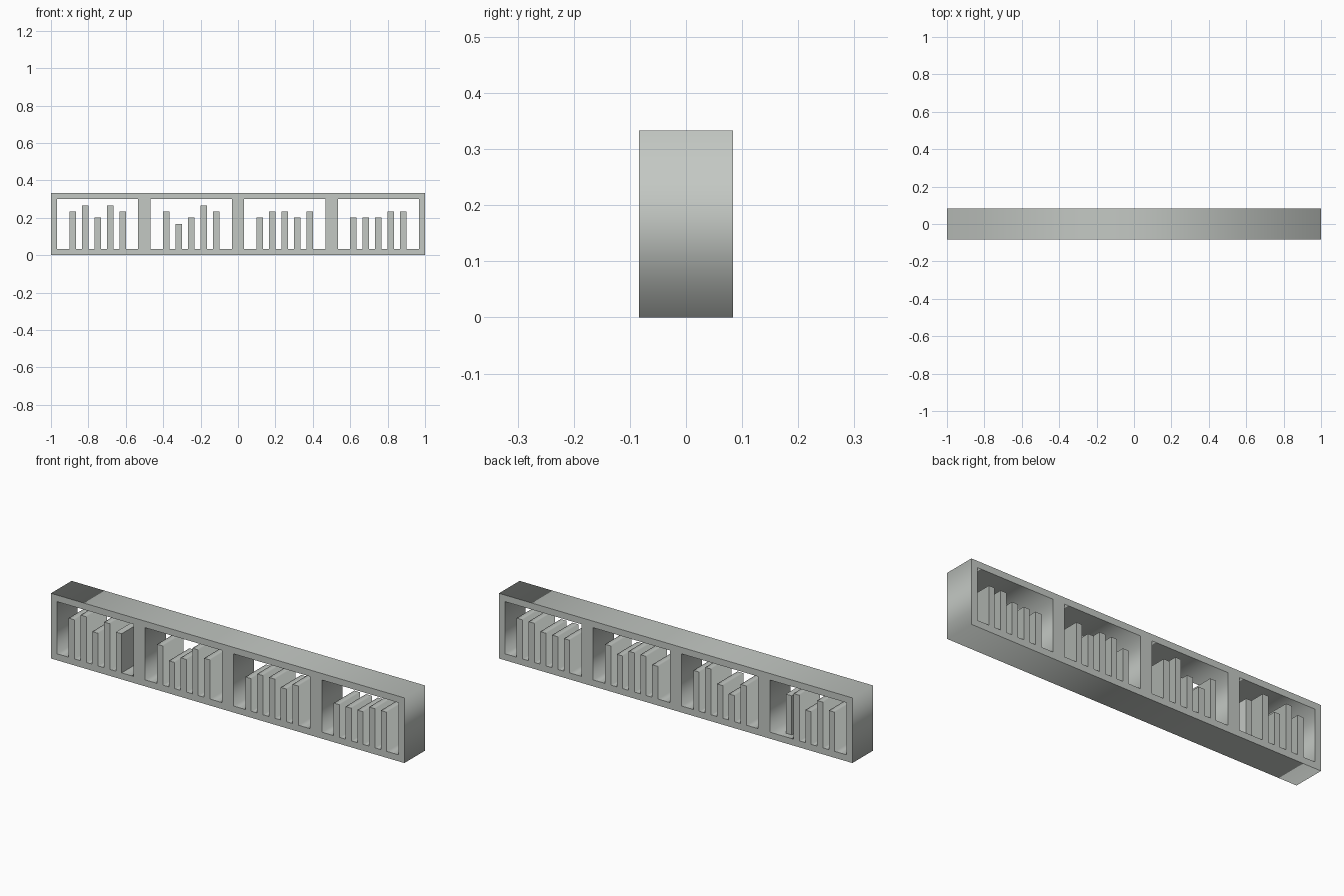
import bpy
import math

if "Cube" in bpy.data.objects:
    bpy.data.objects.remove(bpy.data.objects["Cube"])

U = 1 / 30            # basic unit: wall thickness and book thickness
DEPTH = 5 * U

grey = bpy.data.materials.new("pale_grey")
grey.diffuse_color = (0.55, 0.58, 0.55, 1)
grey.use_nodes = True
grey.node_tree.nodes["Principled BSDF"].inputs["Base Color"].default_value = grey.diffuse_color

# Book top heights in each bay, left to right, in units (None = built separately)
BAYS = [
    (7, 8, 6, 8, None),
    (7, 5, 6, 8, 7),
    (6, 7, 7, 6, 7),
    (6, 6, 6, 7, 7),
]


def bay_outline(left, heights):
    """Opening of one bay, its lower edge stepping over the standing books."""
    pts = [(left + 1, 9), (left + 1, 1)]
    for i, h in enumerate(heights):
        if h is None:
            continue
        x = left + 3 + 2 * i
        pts += [(x, 1), (x, h), (x + 1, h), (x + 1, 1)]
    return pts + [(left + 14, 1), (left + 14, 9)]


def add_outline(curve, pts):
    s = curve.splines.new('POLY')
    s.points.add(len(pts) - 1)
    for p, (x, z) in zip(s.points, pts):
        p.co = (x * U, z * U, 0, 1)
    s.use_cyclic_u = True


# Shelf case with its flush books: one profile with four openings, extruded in depth
profile = bpy.data.curves.new("bookcase", 'CURVE')
profile.dimensions = '2D'
profile.fill_mode = 'BOTH'
profile.extrude = DEPTH / 2
add_outline(profile, [(-30, 0), (30, 0), (30, 10), (-30, 10)])
for n, heights in enumerate(BAYS):
    add_outline(profile, bay_outline(-30 + 15 * n, heights))
profile.materials.append(grey)
case = bpy.data.objects.new("bookcase", profile)
bpy.context.collection.objects.link(case)
case.rotation_euler = (math.pi / 2, 0, 0)
bpy.context.view_layer.objects.active = case
case.select_set(True)
bpy.ops.object.convert(target='MESH')
bpy.ops.object.transform_apply(location=False, rotation=True, scale=False)

# Shallower book at the right of the first bay, set in from the back
bpy.ops.mesh.primitive_cube_add(size=1, location=(-18.5 * U, -0.5 * U, 4 * U))
book = bpy.context.object
book.name = "shallow_book"
book.scale = (U, 4 * U, 6 * U)
bpy.ops.object.transform_apply(location=False, rotation=False, scale=True)
book.data.materials.append(grey)
